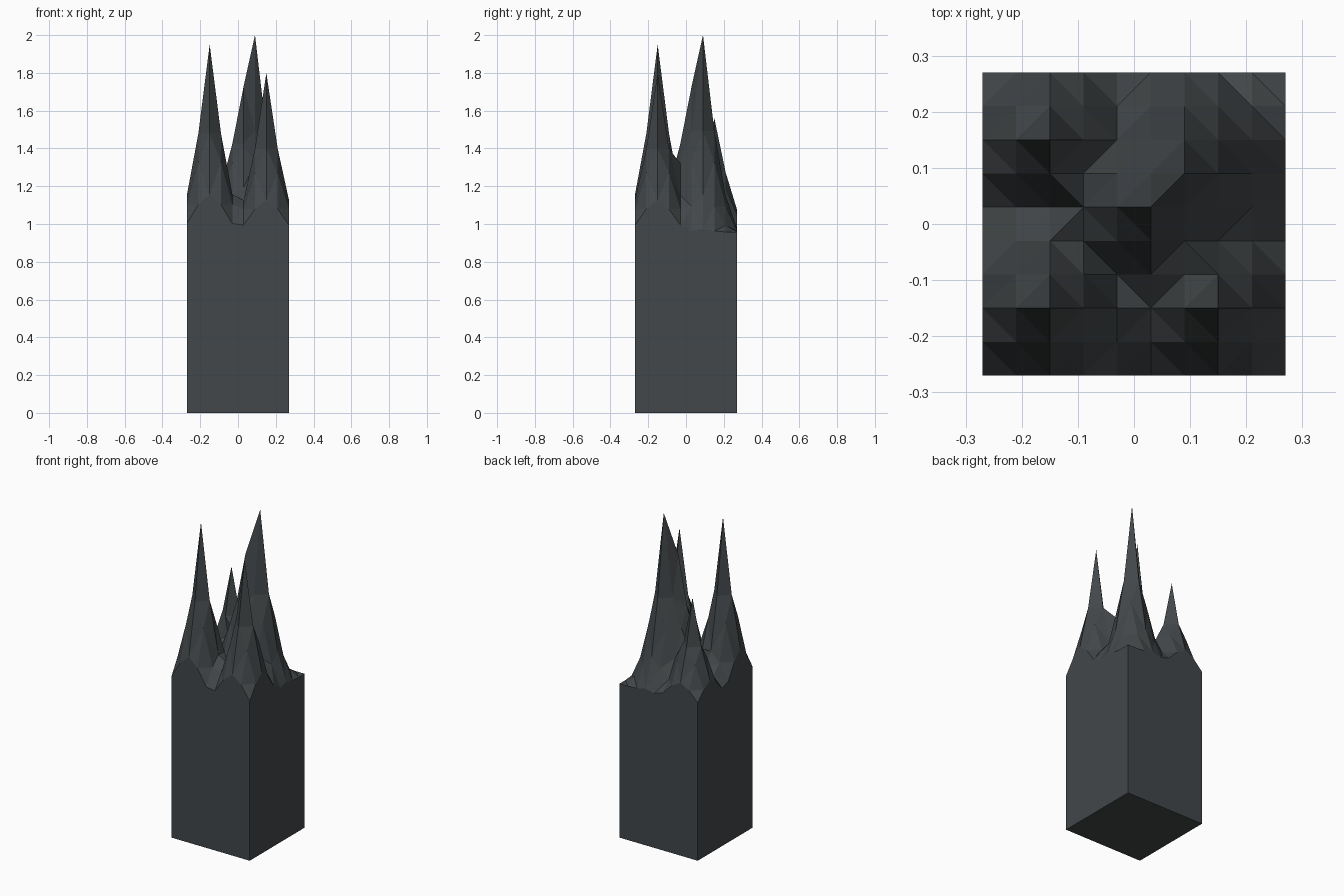
import bpy, bmesh
from math import hypot

if "Cube" in bpy.data.objects:
    bpy.data.objects.remove(bpy.data.objects["Cube"])

N, STEP, HALF, BASE = 10, 0.06, 0.27, 0.95
# spires: x, y, height above the base level, foot radius
SPIRES = [(-0.15, -0.15, 1.00, 0.22),
          (0.15, -0.15, 0.85, 0.22),
          (-0.15, 0.15, 0.61, 0.22),
          (0.09, 0.09, 1.05, 0.213),
          (0.03, 0.03, 0.78, 0.273)]


def height(x, y):
    return BASE + max([0.008] + [a * max(0, 1 - hypot(x - px, y - py) / r) ** 2
                                 for px, py, a, r in SPIRES])


bm = bmesh.new()
axis = [-HALF + i * STEP for i in range(N)]
top = [[bm.verts.new((x, y, height(x, y))) for x in axis] for y in axis]

# jagged top, each cell split along its flatter diagonal
for j in range(N - 1):
    for i in range(N - 1):
        a, b, c, d = top[j][i], top[j][i + 1], top[j + 1][i + 1], top[j + 1][i]
        ridge = (i, j) == (5, 5)
        if ridge or abs(a.co.z - c.co.z) < abs(b.co.z - d.co.z):
            tris = [(a, b, c), (a, c, d)]
        else:
            tris = [(a, b, d), (b, c, d)]
        for t in tris:
            bm.faces.new(t)

# straight walls and bottom
rim = ([top[0][i] for i in range(N - 1)] + [top[j][-1] for j in range(N - 1)]
       + [top[-1][i] for i in range(N - 1, 0, -1)] + [top[j][0] for j in range(N - 1, 0, -1)])
foot = [bm.verts.new((v.co.x, v.co.y, 0)) for v in rim]
for k in range(len(rim)):
    m = (k + 1) % len(rim)
    bm.faces.new((foot[k], foot[m], rim[m], rim[k]))
bm.faces.new(foot[::-1])
bmesh.ops.recalc_face_normals(bm, faces=bm.faces)

mesh = bpy.data.meshes.new("spired_rock_block")
bm.to_mesh(mesh)
bm.free()
block = bpy.data.objects.new("spired_rock_block", mesh)
bpy.context.collection.objects.link(block)

# dark slate colour
mat = bpy.data.materials.new("dark_slate")
mat.diffuse_color = (0.055, 0.063, 0.067, 1)
mat.use_nodes = True
mat.node_tree.nodes["Principled BSDF"].inputs["Base Color"].default_value = mat.diffuse_color
mesh.materials.append(mat)
